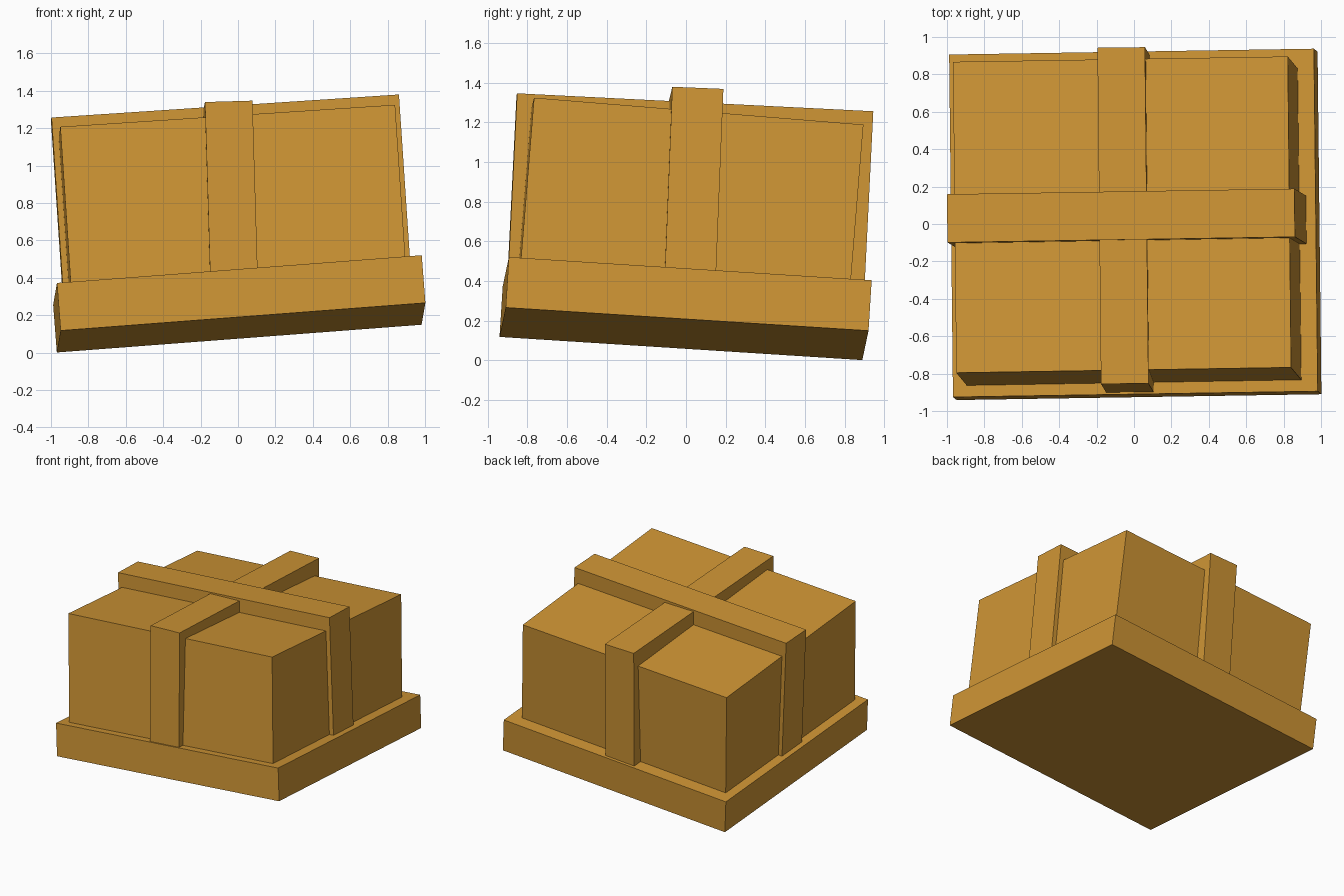
import bpy
from mathutils import Matrix, Vector

default = bpy.data.objects.get("Cube")
if default:
    bpy.data.objects.remove(default, do_unlink=True)

# One warm ochre colour for the whole crate
ochre = bpy.data.materials.new("ochre")
ochre.use_nodes = True
colour = (0.62, 0.30, 0.035, 1)
ochre.diffuse_color = colour
ochre.node_tree.nodes["Principled BSDF"].inputs["Base Color"].default_value = colour


def tilted_block(name, top, size, rise_x, drop_y, yaw=0.016):
    """Block hung below the centre of its top face, which rises to +x and drops to +y."""
    up = Vector((-rise_x, drop_y, 1)).normalized()
    across = Vector((1, yaw, rise_x - yaw * drop_y)).normalized()
    back = up.cross(across)
    turn = Matrix((across, back, up)).transposed()
    bpy.ops.mesh.primitive_cube_add(size=1)
    block = bpy.context.object
    block.name = name
    for v in block.data.vertices:
        v.co = Vector((v.co.x * size[0], v.co.y * size[1], (v.co.z - 0.5) * size[2]))
    block.matrix_world = Matrix.Translation(top) @ turn.to_4x4()
    block.data.materials.append(ochre)
    return block


# Leaning plinth
tilted_block("base_slab", (-0.003, 0.006, 0.388), (1.956, 1.835, 0.256), 0.077, 0.063)
# Main body, sunk into the plinth
tilted_block("box_body", (-0.064, 0.05, 1.198), (1.794, 1.668, 0.9), 0.067, 0.081)
# Crossing straps, each at its own slight angle
tilted_block("side_to_side_strap", (-0.07, 0.045, 1.313), (1.862, 0.258, 1.0), 0.067, 0.04)
tilted_block("front_to_back_strap", (-0.059, 0.045, 1.298), (0.254, 1.8, 1.0), 0.03, 0.05, 0.012)
